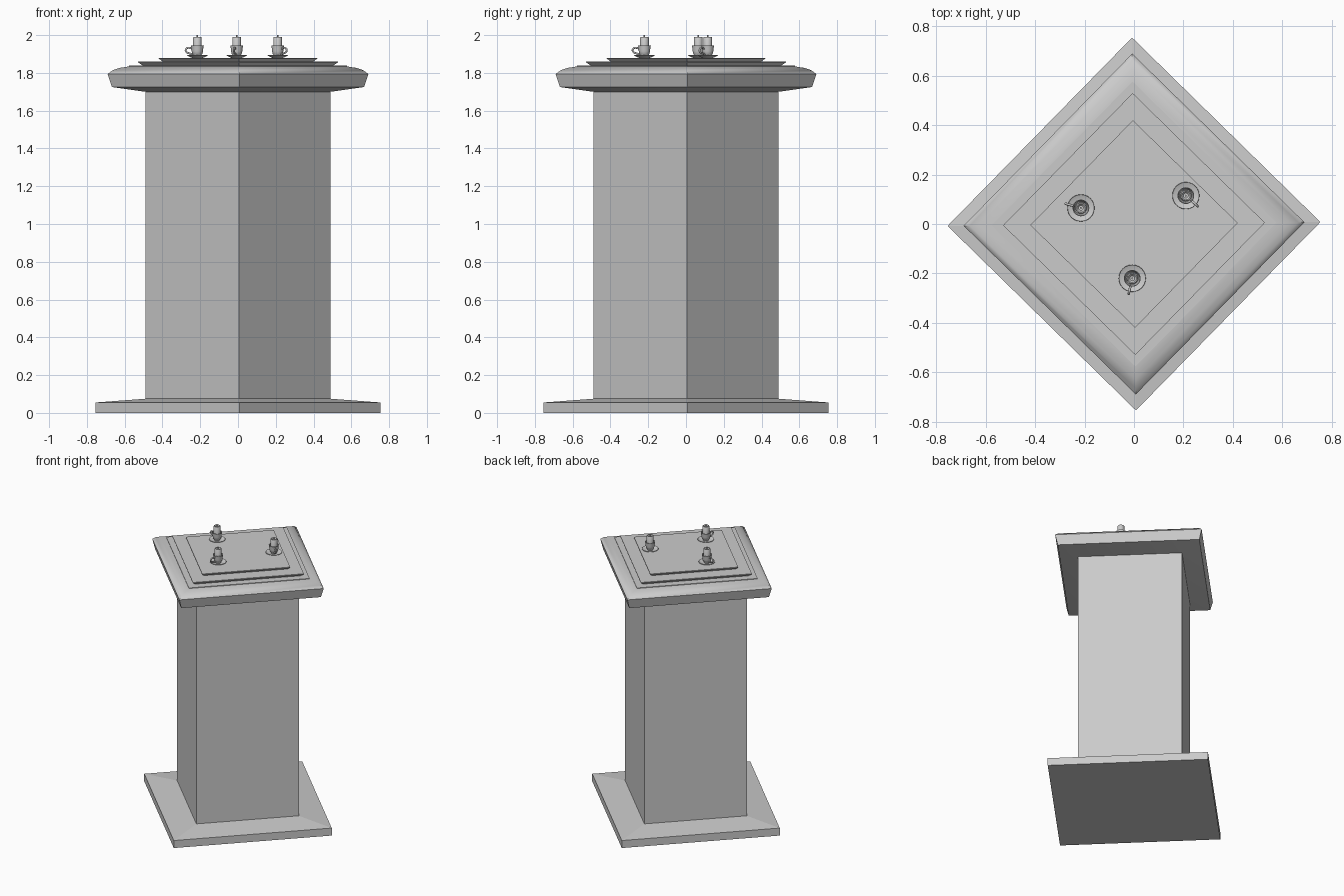
import bpy, math

old = bpy.data.objects.get("Cube")
if old:
    bpy.data.objects.remove(old, do_unlink=True)

grey = bpy.data.materials.new("stone grey")
grey.use_nodes = True
COLOUR = (0.6, 0.6, 0.6, 1)
grey.diffuse_color = COLOUR
grey.node_tree.nodes["Principled BSDF"].inputs["Base Color"].default_value = COLOUR

TURN = math.radians(0.6)


def lathe(name, profile, sides, loc=(0, 0, 0), turn=0.0, smooth=None):
    """Sweep (radius, height) points round z, capping both ends."""
    verts, faces = [], []
    for r, z in profile:
        for i in range(sides):
            a = turn + math.tau * i / sides
            verts.append((r * math.cos(a), r * math.sin(a), z))
    for k in range(len(profile) - 1):
        for i in range(sides):
            j = (i + 1) % sides
            faces.append((k * sides + i, k * sides + j,
                          (k + 1) * sides + j, (k + 1) * sides + i))
    faces.append(tuple(reversed(range(sides))))
    faces.append(tuple(range(len(verts) - sides, len(verts))))
    mesh = bpy.data.meshes.new(name)
    mesh.from_pydata(verts, [], faces)
    mesh.materials.append(grey)
    ob = bpy.data.objects.new(name, mesh)
    ob.location = loc
    bpy.context.collection.objects.link(ob)
    if smooth:
        shade(ob, smooth)
    return ob


def shade(ob, angle):
    bpy.ops.object.select_all(action="DESELECT")
    ob.select_set(True)
    bpy.context.view_layer.objects.active = ob
    bpy.ops.object.shade_smooth_by_angle(angle=math.radians(angle))


# Square pedestal, standing corner-on
lathe("base", [(0.755, 0), (0.755, 0.055), (0.49, 0.075)], 4, turn=TURN)
lathe("column", [(0.49, 0.07), (0.49, 1.71)], 4, turn=TURN)
lathe("rim", [(0.49, 1.70), (0.667, 1.725), (0.69, 1.794), (0.665, 1.813),
              (0.63, 1.826), (0.577, 1.834)], 4, turn=TURN, smooth=40)
lathe("lower_step", [(0.577, 1.818), (0.577, 1.838)], 4, turn=TURN)
lathe("middle_step", [(0.50, 1.836), (0.53, 1.856), (0.53, 1.86)], 4, turn=TURN)
lathe("top_slab", [(0.395, 1.858), (0.42, 1.876), (0.42, 1.88)], 4, turn=TURN)


# Cup on a saucer with a candle in it
def handle(name, x, y, angle):
    curve = bpy.data.curves.new(name, "CURVE")
    curve.dimensions = "3D"
    curve.bevel_depth = 0.005
    curve.bevel_resolution = 2
    curve.resolution_u = 5
    path = [(0.028, 1.928), (0.05, 1.937), (0.067, 1.924), (0.06, 1.905), (0.022, 1.898)]
    spline = curve.splines.new("NURBS")
    spline.points.add(len(path) - 1)
    for p, (r, z) in zip(spline.points, path):
        p.co = (x + r * math.cos(angle), y + r * math.sin(angle), z, 1)
    spline.use_endpoint_u = True
    spline.order_u = 3
    curve.materials.append(grey)
    ob = bpy.data.objects.new(name, curve)
    bpy.context.collection.objects.link(ob)
    bpy.ops.object.select_all(action="DESELECT")
    ob.select_set(True)
    bpy.context.view_layer.objects.active = ob
    bpy.ops.object.convert(target="MESH")
    shade(bpy.context.object, 60)


SAUCER = [(0.025, 1.879), (0.035, 1.882), (0.055, 1.892), (0.054, 1.894),
          (0.034, 1.886), (0.02, 1.885)]
CUP = [(0.018, 1.884), (0.018, 1.89), (0.026, 1.9), (0.03, 1.915), (0.031, 1.93),
       (0.034, 1.945), (0.031, 1.945), (0.028, 1.93), (0.025, 1.922)]
CANDLE = [(0.023, 1.915), (0.023, 1.987), (0.021, 1.99), (0.017, 1.99), (0.01, 1.982)]
WICK = [(0.004, 1.98), (0.004, 2.0)]

for side, x, y, dx, dy in (("right", -0.215, 0.065, -0.065, 0.018),
                           ("left", 0.21, 0.115, 0.05, -0.045),
                           ("front", -0.007, -0.22, -0.015, -0.065)):
    for part, profile, sides in (("saucer", SAUCER, 24), ("cup", CUP, 24),
                                 ("candle", CANDLE, 20), ("wick", WICK, 8)):
        lathe(side + "_" + part, profile, sides, (x, y, 0), smooth=40)
    handle(side + "_handle", x, y, math.atan2(dy, dx))
